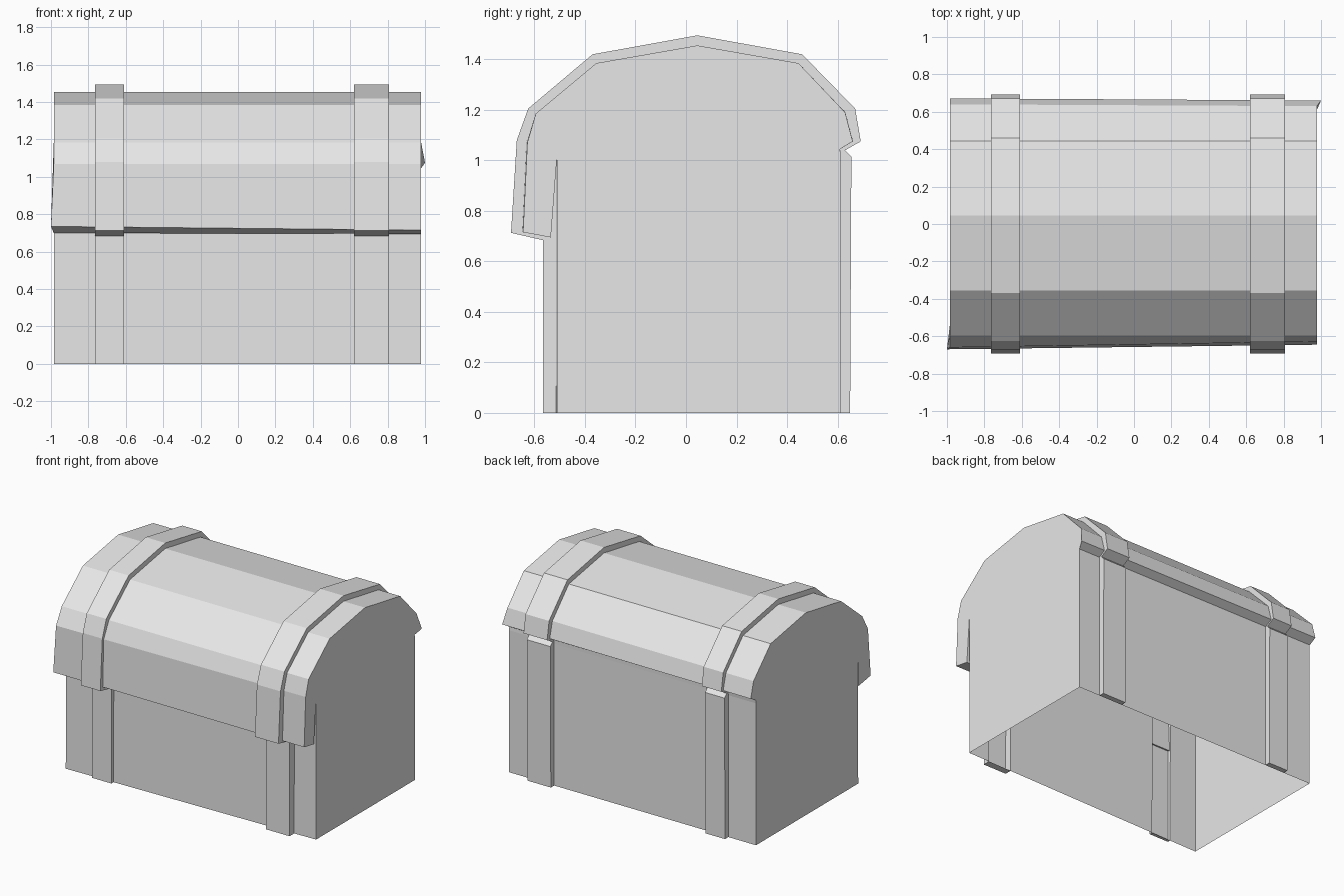
import bpy
import bmesh

cube = bpy.data.objects.get("Cube")
if cube:
    bpy.data.objects.remove(cube, do_unlink=True)

grey = bpy.data.materials.new("plain grey")
grey.use_nodes = True
grey.diffuse_color = (0.8, 0.8, 0.8, 1)
grey.node_tree.nodes["Principled BSDF"].inputs["Base Color"].default_value = (0.8, 0.8, 0.8, 1)

# Cross-section (y, z): up the front wall, down inside the lid flap, over the lid, down the back wall
DOME = [(-0.595, 1.185), (-0.355, 1.385), (0.045, 1.455), (0.445, 1.385)]
PLUS_END = [(-0.51, 0), (-0.51, 1.02), (-0.535, 0.695), (-0.645, 0.715), (-0.628, 1.07), *DOME,
            (0.63, 1.19), (0.66, 1.075), (0.61, 1.045), (0.612, 1.02), (0.612, 0)]
MINUS_END = [(-0.55, 0), (-0.545, 1.02), (-0.555, 0.70), (-0.67, 0.735), (-0.66, 1.07), *DOME,
             (0.64, 1.19), (0.672, 1.075), (0.615, 1.045), (0.612, 1.02), (0.612, 0)]
BAND = [(-0.567, 0), (-0.565, 1.02), (-0.55, 0.68), (-0.693, 0.713), (-0.67, 1.08),
        (-0.625, 1.205), (-0.37, 1.42), (0.045, 1.495), (0.46, 1.42),
        (0.67, 1.205), (0.692, 1.075), (0.63, 1.04), (0.655, 1.015), (0.65, 0)]
FLAP, BACK_LIP = 3, 10


def wall(x):
    """Wall and lid section at x, blended between the two slightly uneven ends."""
    t = (x + 1) / 2
    return [(x, a[0] + (b[0] - a[0]) * t, a[1] + (b[1] - a[1]) * t)
            for a, b in zip(MINUS_END, PLUS_END)]


def band(x):
    return [(x, y, z) for y, z in BAND]


def loft(name, sections, cap_start=False, cap_end=False, close_feet=False):
    """Skin a row of sections, optionally capping ends or the feet of a raised band."""
    bm = bmesh.new()
    rows = [[bm.verts.new(p) for p in s] for s in sections]
    for a, b in zip(rows, rows[1:]):
        for i in range(len(a) - 1):
            bm.faces.new((a[i], b[i], b[i + 1], a[i + 1]))
    if cap_start:
        bm.faces.new(rows[0])
    if cap_end:
        bm.faces.new(rows[-1][::-1])
    if close_feet:
        ml, sl, sr, mr = rows
        bm.faces.new((sl[0], ml[0], mr[0], sr[0]))
        bm.faces.new((ml[-1], sl[-1], sr[-1], mr[-1]))
    mesh = bpy.data.meshes.new(name)
    bm.to_mesh(mesh)
    bm.free()
    mesh.materials.append(grey)
    obj = bpy.data.objects.new(name, mesh)
    bpy.context.collection.objects.link(obj)


# End sections, with the flap and back lip flaring slightly outward
right_end, left_end = wall(-0.985), wall(0.978)
right_end[FLAP] = (-1, *right_end[FLAP][1:])
left_end[BACK_LIP] = (1, *left_end[BACK_LIP][1:])

# Raised bands
bands = {"right": (-0.765, -0.61), "left": (0.62, 0.807)}
for side, (x0, x1) in bands.items():
    loft(side + "_band", [wall(x0), band(x0), band(x1), wall(x1)], close_feet=True)

# Chest panels between and beyond the bands
loft("right_end_panel", [right_end, wall(bands["right"][0])], cap_start=True)
loft("middle_panel", [wall(bands["right"][1]), wall(bands["left"][0])])
loft("left_end_panel", [wall(bands["left"][1]), left_end], cap_end=True)
